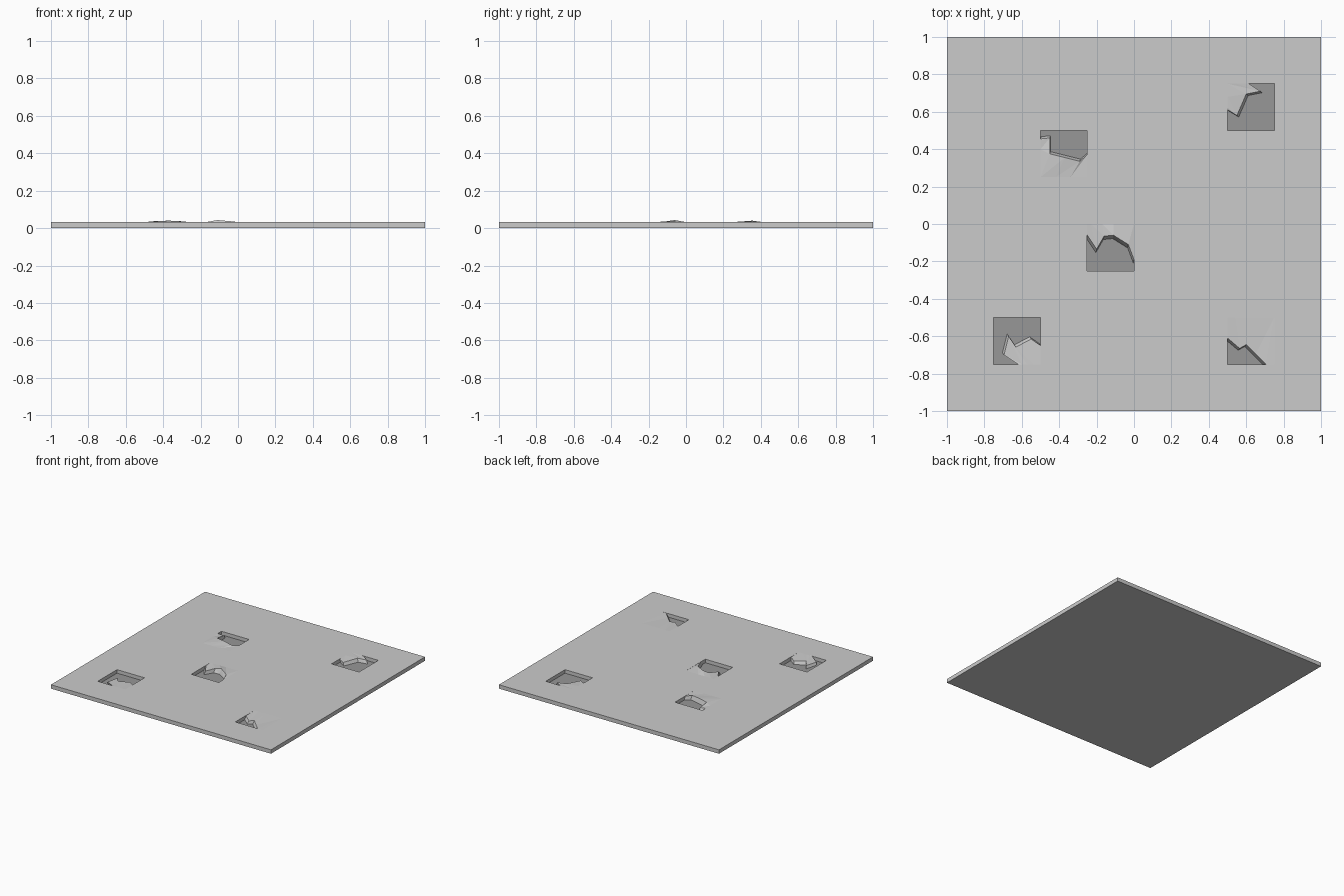
import bpy, bmesh
from mathutils import Vector

if "Cube" in bpy.data.objects:
    bpy.data.objects.remove(bpy.data.objects["Cube"])

TOP, FLOOR, CELL = 0.032, 0.003, 0.25


def material(name, v):
    m = bpy.data.materials.new(name)
    m.diffuse_color = (v, v, v, 1)
    m.use_nodes = True
    m.node_tree.nodes["Principled BSDF"].inputs["Base Color"].default_value = m.diffuse_color
    return m


stone = material("light grey stone", 0.60)
bed = material("dark grey bed", 0.31)


def finish(bm, name):
    me = bpy.data.meshes.new(name)
    bm.to_mesh(me)
    bm.free()
    me.materials.append(stone)
    me.materials.append(bed)
    ob = bpy.data.objects.new(name, me)
    bpy.context.collection.objects.link(ob)


# Lower left corners of the missing tiles
holes = [(-0.5, 0.25), (0.5, 0.5), (-0.25, -0.25), (-0.75, -0.75), (0.5, -0.75)]

# Floor slab: 8 x 8 grid on top, with sunken cells, sides and underside
bm = bmesh.new()
bmesh.ops.create_grid(bm, x_segments=8, y_segments=8, size=1)
for v in bm.verts:
    v.co.z = TOP
sunken = [f for f in bm.faces if any(
    abs(f.calc_center_median().x - x - CELL / 2) < 0.05 and
    abs(f.calc_center_median().y - y - CELL / 2) < 0.05 for x, y in holes)]
rim = [e for e in bm.edges if e.is_boundary]
ext = bmesh.ops.extrude_edge_only(bm, edges=rim)["geom"]
for v in ext:
    if isinstance(v, bmesh.types.BMVert):
        v.co.z = 0
bmesh.ops.holes_fill(bm, edges=[e for e in ext if isinstance(e, bmesh.types.BMEdge)
                                and e.is_boundary], sides=0)
for f in sunken:
    new = bmesh.ops.extrude_discrete_faces(bm, faces=[f])["faces"][0]
    old_edges = [v.co.copy() for v in new.verts]
    for v in new.verts:
        v.co.z = FLOOR
    new.material_index = 1
bmesh.ops.remove_doubles(bm, verts=bm.verts, dist=1e-5)
bmesh.ops.recalc_face_normals(bm, faces=bm.faces)
finish(bm, "floor_slab")


# Broken tile: strip from the intact border (ax, ay) to the broken edge (bx, by, bz),
# with a ragged wall that leans out down to the bed
def broken_tile(name, rows, lean):
    bm = bmesh.new()
    lx, ly = lean
    rings = []
    for ax, ay, bx, by, bz in rows:
        rings.append([bm.verts.new(p) for p in (
            (ax, ay, TOP), (bx, by, bz), (bx + lx, by + ly, FLOOR))])
    for r, s in zip(rings, rings[1:]):
        for tri in ((r[0], r[1], s[1]), (r[0], s[1], s[0]),
                    (r[1], r[2], s[2]), (r[1], s[2], s[1])):
            if len({tuple(v.co) for v in tri}) == 3:
                bm.faces.new(tri)
    # Make the upper faces point up and the broken faces point to the gap
    out = Vector((lx, ly, 0.02))
    bm.normal_update()
    for f in bm.faces:
        if f.normal.dot(out) < 0:
            f.normal_flip()
    finish(bm, name)


broken_tile("broken_tile_back_left", [
    (-0.5, 0.45, -0.5, 0.455, 0.030), (-0.5, 0.40, -0.45, 0.46, 0.026),
    (-0.5, 0.25, -0.45, 0.375, 0.037), (-0.42, 0.25, -0.37, 0.355, 0.040),
    (-0.34, 0.25, -0.29, 0.335, 0.036), (-0.25, 0.25, -0.25, 0.37, 0.030)], (0.004, 0.012))

broken_tile("broken_tile_back_right", [
    (0.5, 0.62, 0.5, 0.61, 0.028), (0.5, 0.68, 0.55, 0.58, 0.026),
    (0.5, 0.75, 0.60, 0.695, 0.031), (0.55, 0.75, 0.675, 0.71, 0.028),
    (0.61, 0.75, 0.615, 0.75, 0.031)], (0.01, -0.008))

broken_tile("broken_tile_centre", [
    (-0.25, 0, -0.25, -0.06, 0.030), (-0.23, 0, -0.20, -0.135, 0.028),
    (-0.17, 0, -0.16, -0.065, 0.034), (-0.11, 0, -0.11, -0.06, 0.043),
    (0, 0, -0.03, -0.11, 0.036), (0, -0.14, 0, -0.19, 0.030)], (-0.004, -0.018))

broken_tile("broken_tile_front_left", [
    (-0.62, -0.75, -0.62, -0.745, 0.028), (-0.60, -0.75, -0.695, -0.70, 0.022),
    (-0.57, -0.75, -0.67, -0.60, 0.024), (-0.54, -0.75, -0.635, -0.66, 0.030),
    (-0.5, -0.75, -0.55, -0.615, 0.026), (-0.5, -0.70, -0.5, -0.65, 0.030)], (-0.008, 0.012))

broken_tile("broken_tile_front_right", [
    (0.5, -0.5, 0.5, -0.61, 0.029), (0.54, -0.5, 0.565, -0.665, 0.026),
    (0.60, -0.5, 0.60, -0.645, 0.030), (0.75, -0.5, 0.65, -0.695, 0.028),
    (0.75, -0.75, 0.705, -0.75, 0.031)], (-0.008, -0.01))
